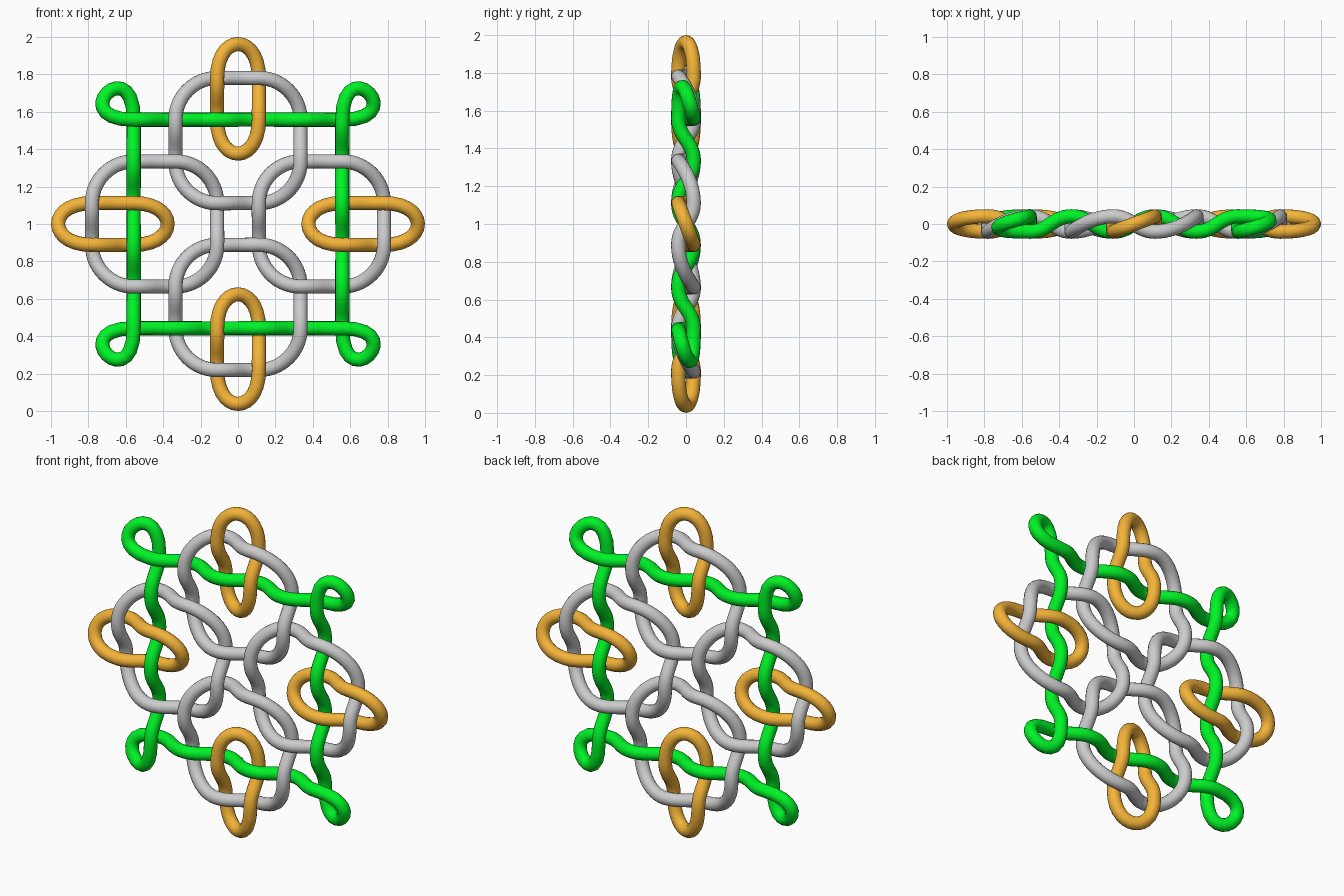
import bpy, math

if "Cube" in bpy.data.objects:
    bpy.data.objects.remove(bpy.data.objects["Cube"])

U = 0.1115      # half the crossing spacing
R = 0.038       # cord radius
AMP = 0.041     # weave depth at each crossing


def material(name, rgb):
    m = bpy.data.materials.new(name)
    m.diffuse_color = (*rgb, 1)
    m.use_nodes = True
    m.node_tree.nodes["Principled BSDF"].inputs["Base Color"].default_value = m.diffuse_color
    return m


def turn(v, k):
    # k clockwise quarter turns in the front plane
    x, z = v
    for _ in range(k % 4):
        x, z = z, -x
    return x, z


def handle_length(a, b):
    # handle length depends on how the cord bends between two crossings
    (pa, da), (pb, db) = a, b
    dot = da[0] * db[0] + da[1] * db[1]
    if pa == pb:
        return 3.4       # corner loop
    if dot > 0.5:
        return 0.9       # straight
    if dot < -0.5:
        return 2.17      # end cap
    return 1.105         # quarter bend


def cord(name, pts, first_front, mat=None):
    # pts: (position, direction) at each crossing, alternating front and back
    cu = bpy.data.curves.new(name, 'CURVE')
    cu.dimensions = '3D'
    cu.bevel_depth = R
    cu.bevel_resolution = 6
    cu.resolution_u = 14
    sp = cu.splines.new('BEZIER')
    sp.bezier_points.add(len(pts) - 1)
    sp.use_cyclic_u = True
    n = len(pts)
    for i, (p, d) in enumerate(pts):
        y = -AMP if (i % 2 == 0) == first_front else AMP
        h0 = handle_length(pts[i - 1], pts[i])
        h1 = handle_length(pts[i], pts[(i + 1) % n])
        b = sp.bezier_points[i]
        b.handle_left_type = b.handle_right_type = 'FREE'
        b.co = (p[0] * U, y, 1 + p[1] * U)
        b.handle_left = ((p[0] - d[0] * h0) * U, y, 1 + (p[1] - d[1] * h0) * U)
        b.handle_right = ((p[0] + d[0] * h1) * U, y, 1 + (p[1] + d[1] * h1) * U)
    ob = bpy.data.objects.new(name, cu)
    bpy.context.collection.objects.link(ob)
    if mat:
        cu.materials.append(mat)
    bpy.ops.object.select_all(action='DESELECT')
    ob.select_set(True)
    bpy.context.view_layer.objects.active = ob
    bpy.ops.object.convert(target='MESH')
    bpy.ops.object.shade_smooth()


def rotated(pts, k):
    return [(turn(p, k), turn(d, k)) for p, d in pts]


green = material("green", (0.0, 0.9, 0.02))
orange = material("orange", (0.9, 0.45, 0.04))
E, S, W, N = (1, 0), (0, -1), (-1, 0), (0, 1)

# Square cord with a small loop at each corner
side = [((x, 5), E) for x in (-5, -3, -1, 1, 3, 5)]
cord("square_cord", [q for k in range(4) for q in rotated(side, k)], True, green)

# Four rounded rings and four narrow outer links
ring = [((-1, 7), E), ((1, 7), E), ((3, 5), S), ((3, 3), S),
        ((1, 1), W), ((-1, 1), W), ((-3, 3), N), ((-3, 5), N)]
link = [((-1, 7), N), ((1, 7), S), ((1, 5), S), ((-1, 5), N)]
for k, pos in enumerate(("top", "right", "bottom", "left")):
    cord("ring_" + pos, rotated(ring, k), False)
    cord("link_" + pos, rotated(link, k), True, orange)
